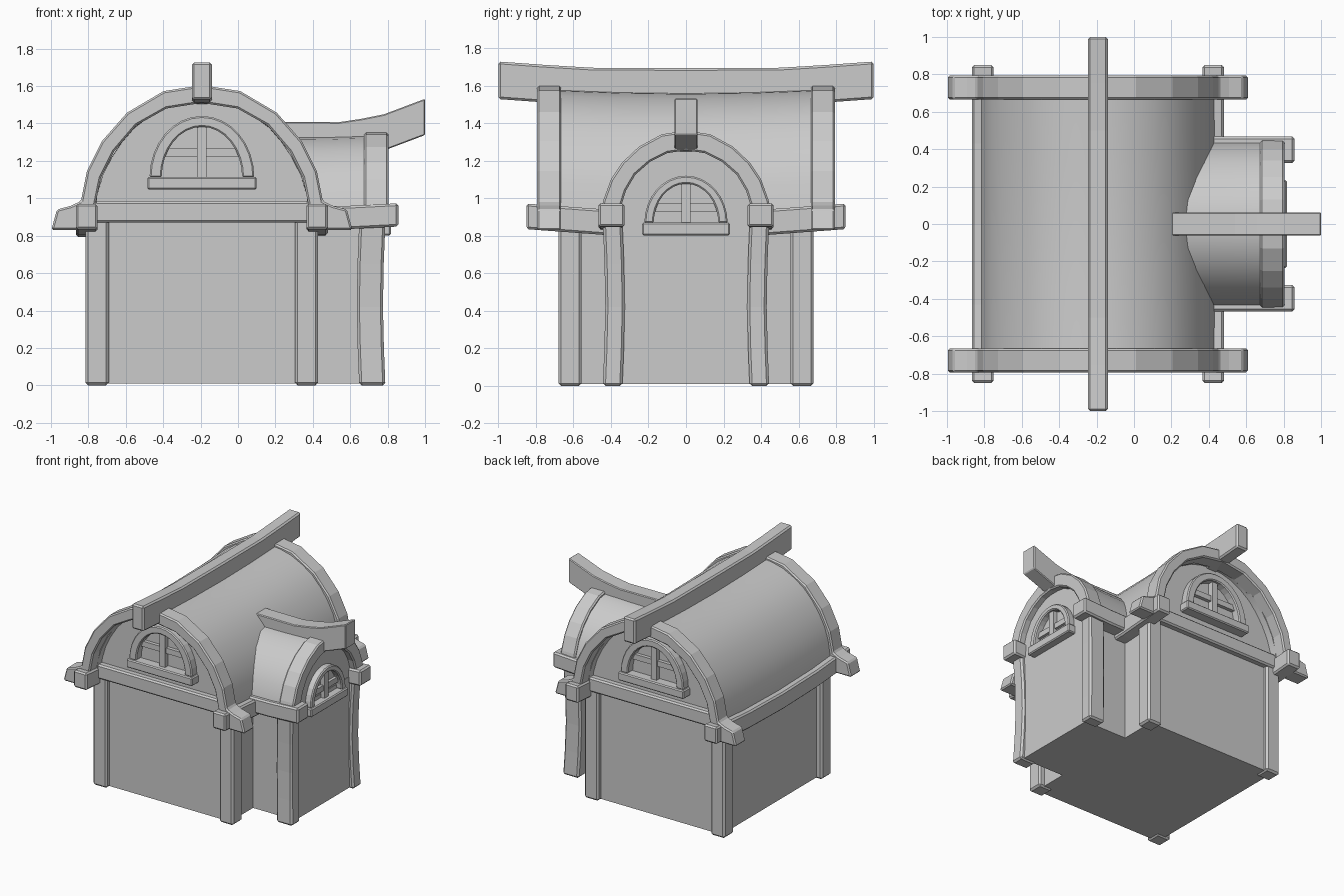
import bpy, bmesh, math

if "Cube" in bpy.data.objects:
    bpy.data.objects.remove(bpy.data.objects["Cube"])

CX = -0.193  # centre line of the main house


def along_y(u, w, t): return (CX + u, t, w)
def along_x(u, w, t): return (t, u, w)
def along_z(u, w, t): return (u, w, t)


def loft(name, loop, stations, place, bevel=0.0, smooth=False):
    """Sweep a closed 2D loop through stations (t, offset_u, offset_w)."""
    bm = bmesh.new()
    rings = [[bm.verts.new(place(u + ou, w + ow, t)) for u, w in loop]
             for t, ou, ow in stations]
    n = len(loop)
    for a, b in zip(rings, rings[1:]):
        for i in range(n):
            bm.faces.new((a[i], a[(i + 1) % n], b[(i + 1) % n], b[i]))
    bm.faces.new(rings[0])
    bm.faces.new(rings[-1])
    bmesh.ops.recalc_face_normals(bm, faces=bm.faces)
    me = bpy.data.meshes.new(name)
    bm.to_mesh(me)
    bm.free()
    ob = bpy.data.objects.new(name, me)
    bpy.context.collection.objects.link(ob)
    if bevel:
        m = ob.modifiers.new("bevel", 'BEVEL')
        m.width, m.segments, m.limit_method = bevel, 1, 'ANGLE'
        m.angle_limit = math.radians(40)
    if smooth:
        bpy.ops.object.select_all(action='DESELECT')
        ob.select_set(True)
        bpy.context.view_layer.objects.active = ob
        bpy.ops.object.shade_smooth_by_angle(angle=math.radians(38))
    return ob


def rect(u0, u1, w0, w1):
    return [(u0, w0), (u1, w0), (u1, w1), (u0, w1)]


def straight(a, b):
    return [(a, 0, 0), (b, 0, 0)]


def mirrored(half):
    """Half profile from apex to foot -> full profile left foot to right foot."""
    return [(-u, w) for u, w in reversed(half[1:])] + half


def arch(outer, inner):
    return mirrored(outer) + list(reversed(mirrored(inner)))


def half_ellipse(a, b, z, n=8):
    return [(a * math.sin(math.pi / 2 * i / n), z + b * math.cos(math.pi / 2 * i / n))
            for i in range(n + 1)]


def window(name, place, z, out, inn, wall, face, bar_z):
    """Arched frame, sill and cross bars standing on a gable wall."""
    d = face - wall
    a, b = out
    loft(name + "_frame", arch(half_ellipse(a, b, z), half_ellipse(*inn, z)),
         straight(wall - d * .3, face - d * .2), place, .008)
    loft(name + "_sill", rect(-a - .012, a + .012, z - .065, z + .003),
         straight(wall - d * .3, face), place, .008)
    loft(name + "_upright", rect(-.025, .025, z, z + inn[1]),
         straight(wall - d * .2, wall + d * .5), place)
    half = inn[0] * .97
    loft(name + "_bar", rect(-half, half, bar_z - .022, bar_z + .022),
         straight(wall - d * .2, wall + d * .35), place)


# Main house profiles, apex to foot
trim_out = [(0, 1.605), (.205, 1.573), (.40, 1.458), (.535, 1.305), (.615, 1.145),
            (.647, .985), (.70, .96), (.775, .94), (.805, .83)]
trim_in = [(0, 1.51), (.19, 1.48), (.35, 1.39), (.47, 1.25), (.54, 1.11),
           (.575, .94), (.61, .86), (.65, .83)]
roof_out = [(0, 1.575), (.1, 1.567), (.2, 1.542), (.3, 1.493), (.385, 1.435),
            (.46, 1.355), (.52, 1.27), (.57, 1.175), (.602, 1.075), (.63, .90)]
roof_in = [(u * .93, w - .06) for u, w in roof_out[:-1]] + [(.57, .88)]
body = [(u * .97, w - .035) for u, w in roof_out[:-1]]

# Main walls with gables, roof shell, gable arches
loft("main_walls", mirrored(body + [(.575, .86), (.575, .01)]),
     straight(-.645, .645), along_y)
loft("main_roof", arch(roof_out, roof_in),
     [(-.70, 0, .005), (-.35, 0, -.008), (0, 0, -.013), (.35, 0, -.008), (.70, 0, .005)],
     along_y, smooth=True)
for s, label in ((-1, "front"), (1, "back")):
    loft(label + "_gable_arch", arch(trim_out, trim_in),
         straight(s * .665, s * .793), along_y, .01)
    loft(label + "_cross_beam", rect(-.60, .60, .87, .985),
         straight(s * .60, s * .695), along_y, .012)
    window(label + "_window", along_y, 1.112, (.28, .328), (.215, .27),
           s * .645, s * .725, 1.245)
    for k, side in ((-1, "left"), (1, "right")):
        x, y = CX + k * .56, s * .618
        loft(f"{label}_{side}_post", rect(x - .062, x + .062, y - .062, y + .062),
             straight(0, .90), along_z, .014)

# Sagging eave beams
for k, side in ((-1, "left"), (1, "right")):
    loft(side + "_eave_beam", rect(-.058, .058, -.068, .068),
         [(y, k * .616, z) for y, z in
          ((-.85, .903), (-.43, .872), (0, .862), (.43, .872), (.85, .903))],
         along_y, .012)

# Main ridge beam with upturned ends
loft("ridge_beam", rect(-.053, .053, -.1, .1),
     [(y, 0, z) for y, z in ((-1, 1.628), (-.75, 1.610), (-.5, 1.595), (0, 1.593),
                             (.5, 1.595), (.75, 1.610), (1, 1.628))],
     along_y, .012)

# Side bay profiles
bay_out = [(0, 1.36), (.13, 1.34), (.25, 1.275), (.34, 1.19), (.40, 1.10),
           (.44, .99), (.465, .88)]
bay_in = [(0, 1.255), (.1, 1.24), (.19, 1.195), (.27, 1.125), (.32, 1.04),
          (.345, .96), (.35, .88)]
bay_roof = [(u * .98, w - .022) for u, w in bay_out]

# Bay walls, roof and gable arch
loft("bay_gable", mirrored([(u * .93, w - .05) for u, w in bay_out[:-1]] + [(.42, .87)]),
     straight(.30, .752), along_x)
loft("bay_walls", rect(.30, .755, -.355, .355),
     straight(.01, .90), along_z)
loft("bay_roof", arch(bay_roof, bay_in),
     [(.22, 0, -.005), (.45, 0, -.004), (.72, 0, .004)], along_x, smooth=True)
loft("bay_gable_arch", arch(bay_out, bay_in), straight(.675, .805), along_x, .01)
window("bay_window", along_x, .867, (.222, .253), (.172, .21), .752, .817, .95)

# Waisted bay corner posts and eave beams
for k, side in ((-1, "front"), (1, "back")):
    loft(f"bay_{side}_post", rect(.645, .785, -.052, .052),
         [(z, o, k * (.388 + o)) for z, o in
          ((0, .003), (.2, -.005), (.42, -.010), (.65, -.006), (.87, .003))],
         along_z, .014)
    loft(f"bay_{side}_beam", rect(-.07, .07, -.062, .062),
         [(x, k * .397, z) for x, z in ((.36, .895), (.6, .898), (.858, .911))],
         along_x, .012)

# Bay ridge beam sweeping upward
loft("bay_ridge_beam", rect(-.062, .062, -.097, .097),
     [(x, 0, z) for x, z in ((.2, 1.312), (.54, 1.31), (.66, 1.328),
                             (.78, 1.352), (1.0, 1.435))],
     along_x, .006)
